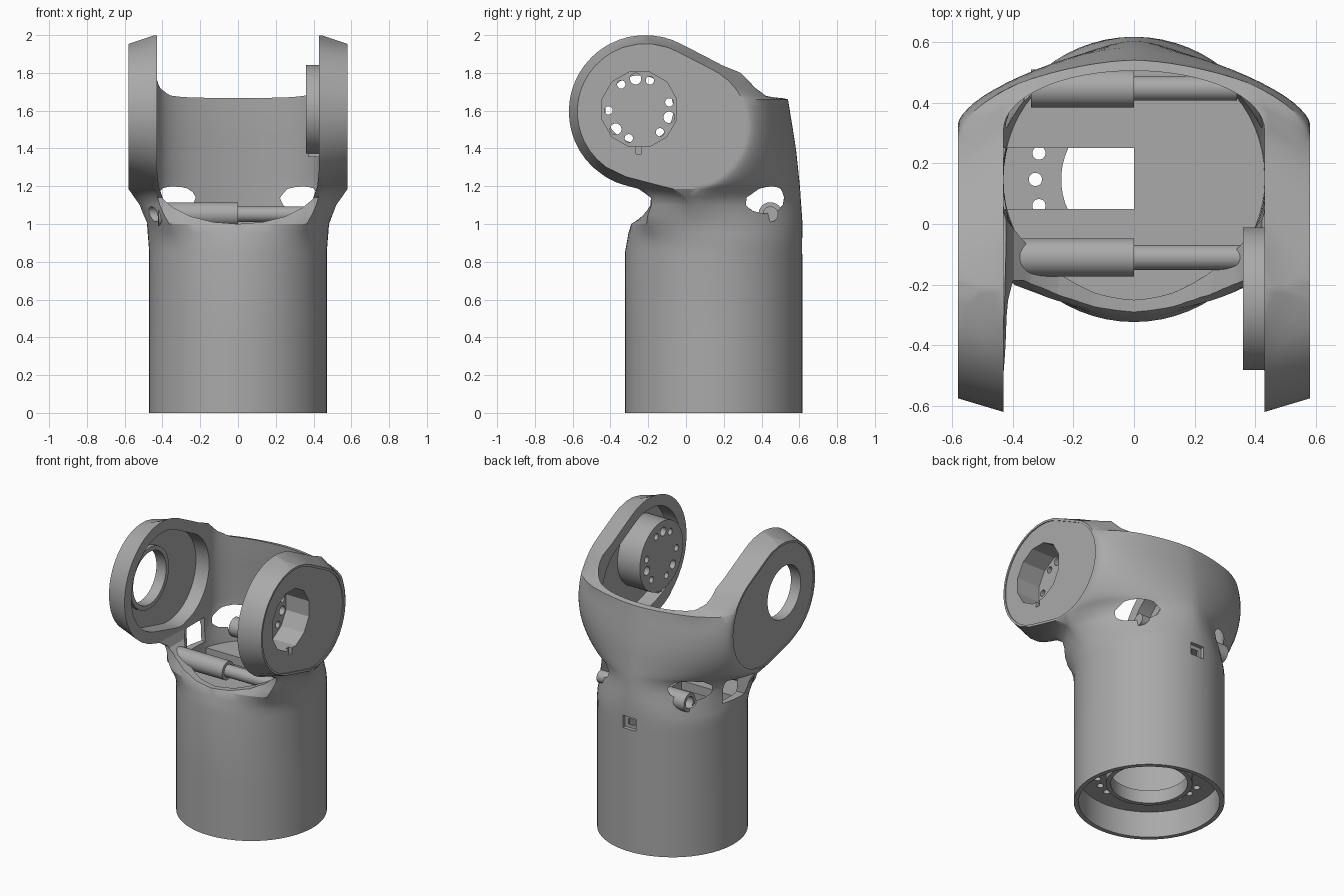
import bpy, bmesh, math
from mathutils import Matrix

if "Cube" in bpy.data.objects:
    bpy.data.objects.remove(bpy.data.objects["Cube"])

GREY = bpy.data.materials.new("plain grey")
GREY.use_nodes = True
GREY.diffuse_color = (0.4, 0.4, 0.4, 1)
GREY.node_tree.nodes["Principled BSDF"].inputs["Base Color"].default_value = (0.4, 0.4, 0.4, 1)

TUBE_Y = 0.147
AXIS_Y, AXIS_Z = -0.247, 1.607


def lerp(a, b, t):
    return a + (b - a) * t


def ramp(z, lo, hi):
    t = min(max((z - lo) / (hi - lo), 0), 1)
    return t * t * (3 - 2 * t)


def table(z, rows):
    for (z0, v0), (z1, v1) in zip(rows, rows[1:]):
        if z <= z1:
            return lerp(v0, v1, max(0, (z - z0) / (z1 - z0)))
    return rows[-1][1]


def finish(bm, name):
    bmesh.ops.remove_doubles(bm, verts=bm.verts, dist=0.0004)
    bmesh.ops.recalc_face_normals(bm, faces=bm.faces)
    me = bpy.data.meshes.new(name)
    bm.to_mesh(me)
    bm.free()
    ob = bpy.data.objects.new(name, me)
    bpy.context.collection.objects.link(ob)
    me.materials.append(GREY)
    return ob


def loft(name, rings):
    bm = bmesh.new()
    loops = [[bm.verts.new(p) for p in r] for r in rings]
    n = len(loops[0])
    for a, b in zip(loops, loops[1:]):
        for i in range(n):
            j = (i + 1) % n
            bm.faces.new((a[i], a[j], b[j], b[i]))
    bm.faces.new(loops[0])
    bm.faces.new(loops[-1])
    return finish(bm, name)


def box(name, x, y, z):
    ring = lambda h: [(x[0], y[0], h), (x[1], y[0], h), (x[1], y[1], h), (x[0], y[1], h)]
    return loft(name, [ring(z[0]), ring(z[1])])


def cyl(name, axis, r, a, b, c, sides=48):
    """Cylinder from a to b along an axis; c is the centre in the other two axes."""
    def ring(h):
        pts = [(c[0] + r * math.cos(2 * math.pi * (i + 0.5) / sides),
                c[1] + r * math.sin(2 * math.pi * (i + 0.5) / sides)) for i in range(sides)]
        return [(h, u, v) if axis == "x" else (u, v, h) for u, v in pts]
    return loft(name, [ring(a), ring(b)])


def cut(ob, *cutters, op="DIFFERENCE"):
    bpy.context.view_layer.objects.active = ob
    for c in cutters:
        m = ob.modifiers.new("cut", "BOOLEAN")
        m.operation, m.solver, m.object = op, "EXACT", c
        bpy.ops.object.modifier_apply(modifier=m.name)
        bpy.data.objects.remove(c)


def span(z, grow=0.0):
    """Front and back y of the slanted rounded arm plate at a height."""
    lo, hi, best = 9, -9, None
    for i in range(61):
        t = i / 60
        cy, cz, r = lerp(-0.215, -0.005, t), lerp(1.595, 1.515, t), lerp(0.36, 0.335, t) + grow
        d = r * r - (z - cz) ** 2
        if d >= 0:
            lo, hi = min(lo, cy - d ** 0.5), max(hi, cy + d ** 0.5)
        if best is None or d > best[0]:
            best = (d, cy)
    return (lo, hi) if hi > lo else (best[1], best[1])


def section(z, half, a, b, yf, yb, front_sq, back_sq, power, n=16):
    """Horizontal ring: curved back, flat side from b to a, front that squares off."""
    def corner(u, y_end, y_side, sq, p):
        t = u * math.pi / 2
        ex = half * max(0, math.sin(t)) ** (2 / p)
        ey = y_side + (y_end - y_side) * max(0, math.cos(t)) ** (2 / p)
        m = min(half, 0.43)
        if u < 0.5:
            sx, sy = m * 2 * u, y_end
        else:
            sx, sy = lerp(m, half, 2 * u - 1), lerp(y_end, y_side, 2 * u - 1)
        return lerp(ex, sx, sq), lerp(ey, sy, sq)
    right = [corner(i / n, yb, b, back_sq, power) for i in range(n + 1)]
    right += [(half, lerp(b, a, k / 4)) for k in (1, 2, 3)]
    right += [corner(1 - i / n, yf, a, front_sq, 2) for i in range(n + 1)]
    left = [(-x, y) for x, y in reversed(right[1:-1])]
    return [(x, y, z) for x, y in right + left]


def shell_ring(z):
    half = table(z, [(0, .47), (.85, .47), (1, .482), (1.1, .52), (1.185, .58), (1.953, .58), (2, .44)])
    if z < 1.185:
        a = b = lerp(TUBE_Y, 0, ramp(z, 0.85, 1.185))
        yf = table(z, [(0, -.323), (.85, -.323), (.95, -.305), (1, -.29), (1.1, -.2), (1.15, -.19), (1.19, -.2)])
    else:
        a, b = span(z)
        yf = span(z, 0.045)[0]
    if z <= 1.8:
        yb = table(z, [(0, .617), (1, .617), (1.2, .603), (1.4, .582), (1.66, .54), (1.68, .45),
                       (1.72, .37), (1.8, .29)])
    else:
        yb = span(z, 0.045)[1]
    return section(z, half, a, b, yf, yb, ramp(z, 0.9, 1.2), ramp(z, 1.64, 1.74),
                   lerp(2, 1.6, ramp(z, 0.9, 1.2)))


def cavity_ring(z):
    k = ramp(z, 0.9, 1.25)
    b = lerp(TUBE_Y, 0.31, k)
    yf = table(z, [(.2, -.283), (.85, -.283), (1, -.25), (1.15, -.15), (2.2, -.12)])
    yb = table(z, [(.2, .577), (1, .577), (1.66, .505), (2.2, .5)])
    return section(z, 0.43, lerp(TUBE_Y, 0.05, k), b, yf, yb, 0, 0, 2)


def plate(name, x0, x1, grow):
    """Solid with the slanted rounded arm outline."""
    zs = [1.555 - (0.4 + grow) * math.cos(math.pi * i / 40) for i in range(41)]
    bottom, top = 1.18 - grow, 1.955 + grow
    zs = [min(max(z, bottom + 0.0005), top - 0.0005) for z in zs]
    zs = sorted(set(zs))
    pts = [(span(z, grow)[0], z) for z in zs] + [(span(z, grow)[1], z) for z in reversed(zs)]
    return loft(name, [[(x, y, z) for y, z in pts] for x in (x0, x1)])


# Outer shell: round tube growing into two fork arms
heights = [0, .4, .85, .9, .95, 1, 1.05, 1.1, 1.14, 1.186, 1.2, 1.22, 1.25]
heights += [1.3 + 0.045 * i for i in range(8)]
heights += [1.66, 1.67, 1.68, 1.7, 1.72, 1.76, 1.8, 1.84, 1.88, 1.91, 1.935, 1.953, 1.975, 1.99, 1.999]
shell = loft("fork_shell", [shell_ring(z) for z in heights])

# Inner cavity, front slot, arm recesses and outer face insets
cavity = loft("cavity", [cavity_ring(z) for z in (.22, .85, .95, 1, 1.05, 1.1, 1.15, 1.2, 1.25, 1.45, 1.66, 2.2)])
half_u = [(.43, 2.2), (.43, 1.3), (.42, 1.2), (.395, 1.13), (.34, 1.085), (.25, 1.04), (.13, 1.01), (0, 1.0)]
u_shape = half_u + [(-x, z) for x, z in reversed(half_u[:-1])]
slot = loft("slot", [[(x, y, z) for x, z in u_shape] for y in (-1, 0.16)])
cut(shell, cavity, slot, plate("recess", -0.53, 0.53, -0.03),
    plate("inset_left", 0.574, 0.7, -0.015), plate("inset_right", -0.7, -0.574, -0.015))

# Base socket with centre hole and screw holes
cut(shell, cyl("socket", "z", 0.44, -0.1, 0.18, (0, TUBE_Y), 64),
    cyl("base_hole", "z", 0.24, 0.1, 0.3, (0, TUBE_Y)))
for k in range(9):
    ang = math.pi + (k % 3 - 1) * 0.27 + (k // 3) * 2 * math.pi / 3
    cut(shell, cyl("screw", "z", 0.022, 0.1, 0.3,
                   (0.325 * math.cos(ang), TUBE_Y + 0.325 * math.sin(ang)), 16))

# Right arm bore, left arm pocket, side window, back port and rod access holes
cut(shell, cyl("bore", "x", 0.18, -0.7, -0.4, (AXIS_Y, AXIS_Z)),
    cyl("pocket", "x", 0.205, 0.4, 0.7, (AXIS_Y, AXIS_Z), 12),
    box("key_slot", (0.5, 0.7), (-0.265, -0.235), (1.37, 1.45)),
    box("window", (-0.7, -0.36), (0.05, 0.25), (1.0, 1.165)),
    box("port", (-0.05, 0.05), (0.59, 0.7), (0.84, 0.925)),
    box("port_hole", (-0.025, 0.025), (0.5, 0.7), (0.86, 0.9)))
RODS = ((-0.11, 1.052), (0.447, 1.052))
for c in RODS:
    cut(shell, cyl("access", "x", 0.04, -0.7, -0.3, c, 24))

# Hub on the left arm with its bolt circle
hub = cyl("hub", "x", 0.235, 0.36, 0.55, (AXIS_Y, AXIS_Z), 64)
cut(hub, cyl("hub_pocket", "x", 0.205, 0.4, 0.7, (AXIS_Y, AXIS_Z), 12))
for r, angles in ((0.03, (97, -15, 220)), (0.022, (126, 70, 13, 182, -48, 250))):
    for d in angles:
        t = math.radians(d)
        c = (AXIS_Y + 0.163 * math.cos(t), AXIS_Z + 0.163 * math.sin(t))
        cut(hub, cyl("bolt", "x", r, 0.3, 0.5, c, 20))
key = box("hub_key", (0.37, 0.55), (-0.27, -0.225), (1.355, 1.385))

# Bearing ring inside the right arm
ring = cyl("bearing_ring", "x", 0.21, -0.54, -0.5, (AXIS_Y, AXIS_Z))
cut(ring, cyl("ring_bore", "x", 0.18, -0.7, -0.4, (AXIS_Y, AXIS_Z)))

# Inner deck with a cable opening
deck = cyl("deck", "z", 0.44, 0.9, 0.96, (0, TUBE_Y), 64)
cut(deck, box("opening", (-0.43, 0), (0.05, 0.25), (0.8, 1.1)))

# Collar under the base plate
collar = cyl("base_collar", "z", 0.27, 0.13, 0.2, (0, TUBE_Y))
cut(collar, cyl("collar_bore", "z", 0.24, 0, 0.3, (0, TUBE_Y)),
    box("collar_gap", (0.1, 0.3), (0.2, 0.3), (0, 0.175)))

# Cross rods: thick sleeve on the right half, thin rod on the left half
parts = [shell, hub, key, ring, deck, collar]
for label, c in zip(("front", "back"), RODS):
    end = 0.42 if label == "front" else 0.34
    sleeve = cyl(label + "_sleeve", "x", 0.063, -end, 0, c, 32)
    cut(sleeve, cyl("sleeve_bore", "x", 0.04, -0.7, -0.25, c, 24))
    parts += [sleeve, cyl(label + "_rod", "x", 0.041, -0.05, end, c, 32)]

for ob in parts:
    bpy.ops.object.select_all(action="DESELECT")
    ob.select_set(True)
    bpy.context.view_layer.objects.active = ob
    bpy.ops.object.shade_smooth_by_angle(angle=math.radians(28))
